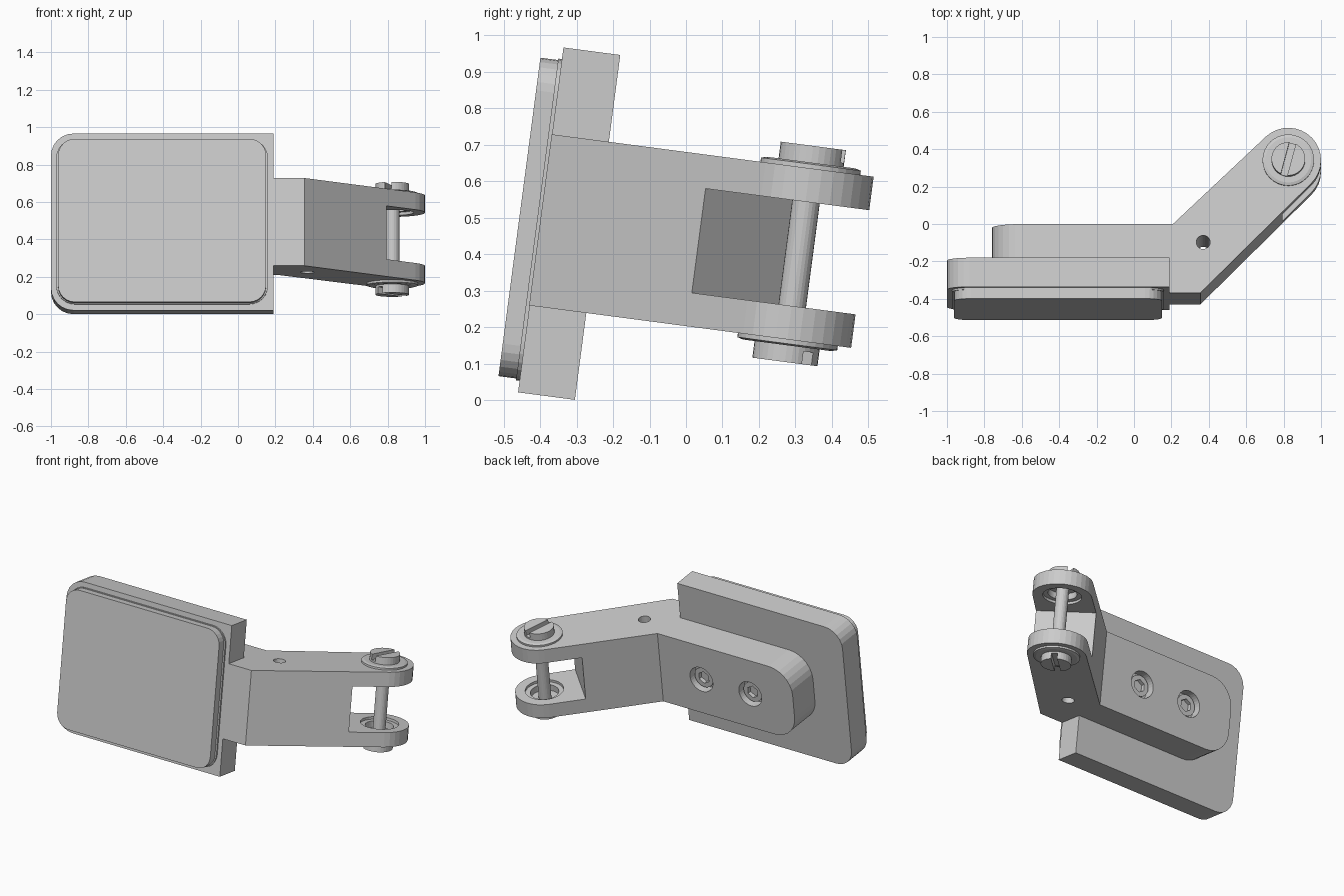
import bpy, bmesh
from math import pi, cos, sin, radians
from mathutils import Matrix, Vector

if "Cube" in bpy.data.objects:
    bpy.data.objects.remove(bpy.data.objects["Cube"])

C = 0.4375                       # mid height of the untilted model
PIN = Vector((0.825, 0.255, C))  # hinge pin axis
TILT = Matrix.Rotation(radians(-7.5), 4, 'X')
parts = []


def finish(name, bm, keep=True):
    bmesh.ops.recalc_face_normals(bm, faces=bm.faces[:])
    me = bpy.data.meshes.new(name)
    bm.to_mesh(me)
    bm.free()
    ob = bpy.data.objects.new(name, me)
    bpy.context.collection.objects.link(ob)
    if keep:
        parts.append(ob)
    return ob


def prism(pts, depth):
    """Extrude a closed outline of 3D points along a vector."""
    bm = bmesh.new()
    f = bm.faces.new([bm.verts.new(p) for p in pts])
    r = bmesh.ops.extrude_face_region(bm, geom=[f], use_keep_orig=True)
    bmesh.ops.translate(bm, vec=depth,
                        verts=[v for v in r['geom'] if isinstance(v, bmesh.types.BMVert)])
    return bm


def slab(x0, x1, z0, z1, y0, y1, radii):
    """Slab in the xz plane; radii for left and right corners."""
    pts = []
    for i, (x, z, r) in enumerate([(x1, z1, radii[1]), (x0, z1, radii[0]),
                                   (x0, z0, radii[0]), (x1, z0, radii[1])]):
        if r == 0:
            pts.append((x, y0, z))
            continue
        cx = x - r if x == x1 else x + r
        cz = z - r if z == z1 else z + r
        for k in range(7):
            a = i * pi / 2 + k * pi / 12
            pts.append((cx + r * cos(a), y0, cz + r * sin(a)))
    return prism(pts, (0, y1 - y0, 0))


def cylinder(center, r, length, axis='Z', seg=32):
    bm = bmesh.new()
    m = Matrix.Translation(center)
    if axis == 'Y':
        m = m @ Matrix.Rotation(pi / 2, 4, 'X')
    bmesh.ops.create_cone(bm, cap_ends=True, segments=seg, radius1=r, radius2=r,
                          depth=length, matrix=m)
    return bm


def box(center, size, turn=0):
    bm = bmesh.new()
    m = Matrix.Translation(center) @ Matrix.Rotation(turn, 4, 'Z') @ Matrix.Diagonal((*size, 1))
    bmesh.ops.create_cube(bm, size=1, matrix=m)
    return bm


def lathe(profile, side, seg=32):
    """Revolve a closed (radius, height) profile about the pin axis."""
    bm = bmesh.new()
    rings = [[bm.verts.new((PIN.x + r * cos(2 * pi * k / seg), PIN.y + r * sin(2 * pi * k / seg),
                            C + side * h)) for r, h in profile] for k in range(seg)]
    n = len(profile)
    for k in range(seg):
        a, b = rings[k], rings[(k + 1) % seg]
        for i in range(n):
            j = (i + 1) % n
            bm.faces.new((a[i], b[i], b[j], a[j]))
    return bm


def cut(ob, bm):
    cutter = finish("cutter", bm, keep=False)
    cutter.hide_render = True
    mod = ob.modifiers.new("cut", 'BOOLEAN')
    mod.operation = 'DIFFERENCE'
    mod.solver = 'EXACT'
    mod.object = cutter
    bpy.context.view_layer.objects.active = ob
    bpy.ops.object.modifier_apply(modifier=mod.name)
    bpy.data.objects.remove(cutter)


# Backing plate and front pad
finish("backing_plate", slab(-1, 0.19, -0.039, 0.914, -0.459, -0.302, (0.12, 0)))
finish("pad_lip", slab(-0.972, 0.16, -0.007, 0.882, -0.469, -0.455, (0.1, 0.1)))
finish("front_pad", slab(-0.962, 0.15, -0.002, 0.878, -0.518, -0.46, (0.09, 0.09)))

# Bent arm with rounded boss
H = 0.2365
z0 = C - H
outline = [(-0.76, -0.302), (0.19, -0.302), (0.19, -0.46), (0.355, -0.46)]
for k in range(17):
    a = radians(-45 + k * 178.3 / 16)
    outline.append((PIN.x + 0.175 * cos(a), PIN.y + 0.175 * sin(a)))
outline += [(0.208, -0.089), (-0.76, -0.089)]
bm = prism([(x, y, z0) for x, y in outline], (0, 0, 2 * H))
ends = [e for e in bm.edges if all(v.co.x < -0.75 for v in e.verts)
        and abs(e.verts[0].co.z - e.verts[1].co.z) < 1e-4]
bmesh.ops.bevel(bm, geom=ends, offset=0.16, segments=7, profile=0.5, affect='EDGES')
arm = finish("bent_arm", bm)

# Fork slot, pin bore, side hole and screw recesses
d = Vector((cos(pi / 4), sin(pi / 4), 0))
cut(arm, box(PIN + d * 0.091, (0.618, 0.7, 0.288), pi / 4))
cut(arm, cylinder(PIN, 0.115, 0.8))
cut(arm, cylinder((0.37, -0.187, C), 0.037, 0.8, seg=24))
for x in (-0.09, -0.445):
    cut(arm, cylinder((x, -0.089, C), 0.083, 0.12, 'Y'))
    # Socket head screw sitting in its recess
    screw = finish("socket_screw", cylinder((x, -0.135, C), 0.066, 0.04, 'Y'))
    cut(screw, cylinder((x, -0.115, C), 0.04, 0.05, 'Y', 6))

# Hinge pin
finish("hinge_pin", cylinder(PIN, 0.038, 0.51, seg=24))

# Flanged bushings and slotted pin heads, mirrored top and bottom
bush = [(0.036, 0.2525), (0.122, 0.2525), (0.138, 0.248), (0.138, H), (0.115, H),
        (0.115, 0.16), (0.085, 0.16), (0.085, 0.2), (0.036, 0.2)]
for side, label, turn in ((1, "top", 75), (-1, "bottom", 43)):
    finish(label + "_bushing", lathe(bush, side))
    head = finish(label + "_pin_head",
                  cylinder(PIN + Vector((0, 0, side * 0.275)), 0.09, 0.047))
    cut(head, box(PIN + Vector((0, 0, side * 0.293)), (0.3, 0.036, 0.06), radians(turn)))

# Lean the whole assembly back
for ob in parts:
    ob.data.transform(TILT)
